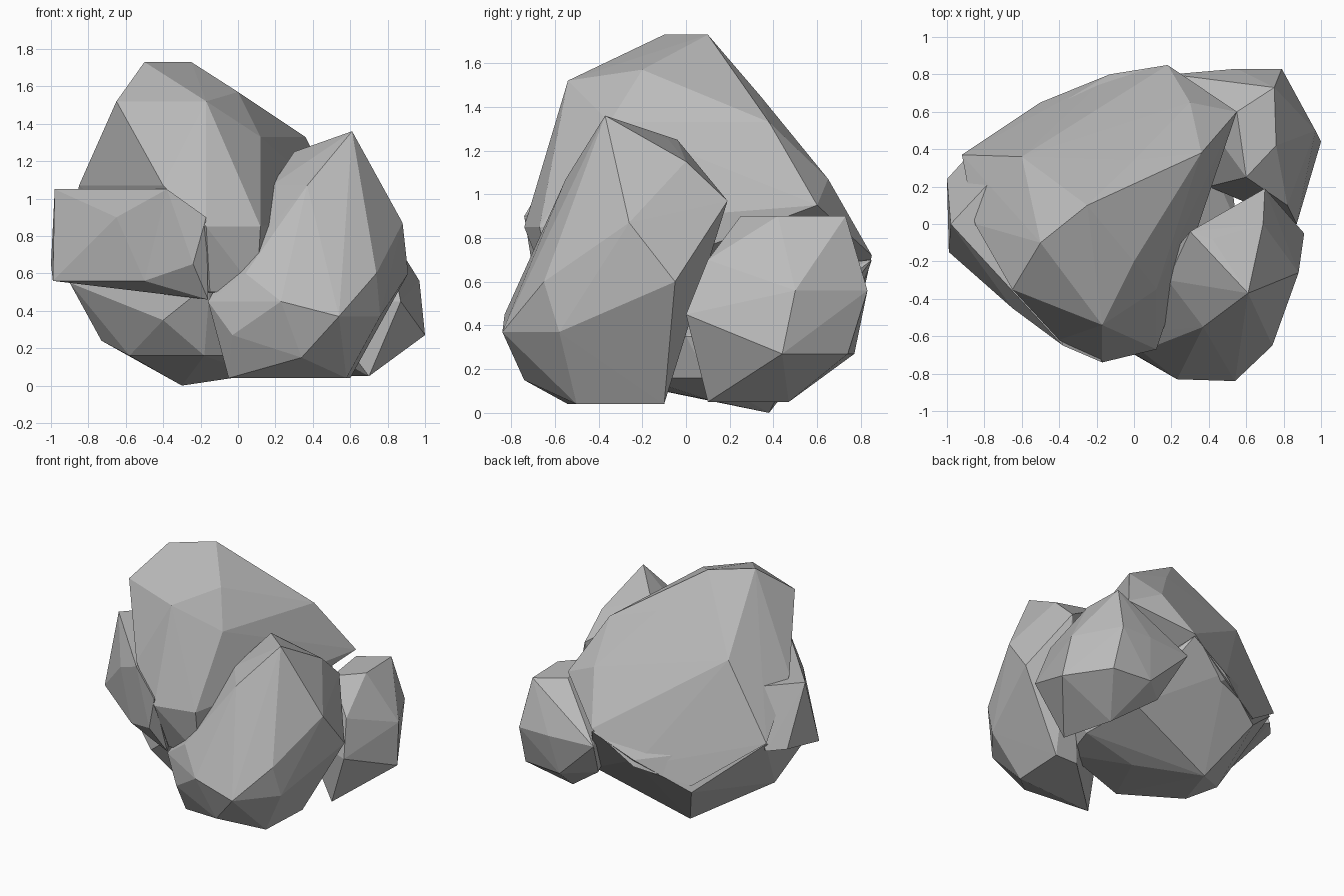
import bpy
import bmesh

default_cube = bpy.data.objects.get("Cube")
if default_cube:
    bpy.data.objects.remove(default_cube, do_unlink=True)


def make_material(name, grey):
    """Create one flat grey material."""
    material = bpy.data.materials.new(name)
    material.use_nodes = True
    colour = (grey, grey, grey, 1)
    material.diffuse_color = colour
    shader = material.node_tree.nodes["Principled BSDF"]
    shader.inputs["Base Color"].default_value = colour
    shader.inputs["Roughness"].default_value = .9
    return material


def make_rock(name, material, **levels):
    """Wrap a faceted boulder around rough outlines, each a height and its corners."""
    rock_mesh = bpy.data.meshes.new(name)
    bm = bmesh.new()
    for height, *outline in levels.values():
        for across, depth in outline:
            bm.verts.new((across, depth, height))
    bmesh.ops.convex_hull(bm, input=list(bm.verts))
    buried = [vert for vert in bm.verts if not vert.link_faces]
    bmesh.ops.delete(bm, geom=buried, context="VERTS")
    bmesh.ops.recalc_face_normals(bm, faces=list(bm.faces))
    for face in bm.faces:
        face.smooth = False
    bm.to_mesh(rock_mesh)
    bm.free()
    rock_mesh.materials.append(material)
    rock = bpy.data.objects.new(name, rock_mesh)
    bpy.context.scene.collection.objects.link(rock)
    return rock


stone = make_material("grey_stone", .5)

# Tall main boulder with a broad sloping back
make_rock(
    "tall_boulder", stone,
    crown=(1.73, (-.5, -.1), (-.25, .1)),
    forehead=(1.57, (0, -.2)),
    brow=(1.52, (-.65, -.35), (-.17, -.54)),
    shoulder=(1.45, (.12, .14), (0, .34)),
    upper_side=(1.33, (.12, -.35), (.36, .38)),
    upper_back=(1.25, (-.6, .36)),
    chest=(1.07, (.3, .65), (-.4, -.62), (-.85, 0)),
    corner=(.95, (.55, .6)),
    front_bulge=(.85, (-.17, -.74), (.12, -.67)),
    back_bulge=(.72, (.18, .85), (-.92, .37)),
    foot=(.5, (-.15, -.6), (.1, -.6), (-.13, .8)),
    heel=(.4, (-.5, .65)),
)

# Ledge jutting out on one side
make_rock(
    "side_ledge", stone,
    rim=(1.05, (-.98, 0), (-.7, .3), (-.38, -.65)),
    face=(.9, (-.65, -.45), (-.17, -.74)),
    waist=(.65, (-1, .24), (-.9, .35), (-.24, -.7)),
    lip=(.56, (-.99, -.15), (-.5, -.54), (-.5, 0)),
    tip=(.46, (-.16, -.6)),
)

# Low stone under the main boulder
make_rock(
    "base_stone", stone,
    rim=(.7, (-.9, .35), (.18, .85)),
    waist=(.55, (-.9, -.1), (-.15, -.6), (-.13, .8)),
    flank=(.35, (-.5, .65), (-.4, -.45), (.55, 0), (.5, .4)),
    lower_flank=(.24, (-.73, 0), (.4, .5)),
    underside=(.16, (-.58, -.15), (-.18, -.4), (.4, -.2), (.5, .1)),
    bottom=(0, (-.3, .38)),
    toe=(.06, (-.08, .1), (.1, .1)),
)

# Large boulder leaning at the front
make_rock(
    "front_boulder", stone,
    peak=(1.36, (.61, -.37)),
    ridge=(1.25, (.42, -.08), (.3, -.04)),
    shoulder=(1.15, (.69, 0), (.7, -.35)),
    chest=(1.07, (.37, -.55), (.18, -.3)),
    back=(.97, (.7, .19)),
    side=(.87, (.88, -.26)),
    belly=(.6, (.91, -.05), (.74, -.65), (.04, -.68)),
    waist=(.45, (.23, -.83), (-.16, -.6)),
    hip=(.37, (.54, -.84), (.76, -.58)),
    knee=(.27, (-.03, -.68)),
    foot=(.15, (.34, -.74)),
    bottom=(.04, (-.05, -.54), (.42, -.1), (.58, -.5), (.6, -.1)),
)

# Smaller boulder tucked in at the back
make_rock(
    "back_boulder", stone,
    crown=(.9, (.75, .73), (.55, .6), (.76, .42), (.6, .25)),
    shoulder=(.7, (.82, .1)),
    belly=(.56, (.79, .83), (.55, .83), (.97, .5), (.2, .8)),
    waist=(.45, (.87, 0), (.4, .2)),
    foot=(.27, (1, .44), (.8, .74), (.5, .77), (.3, .6)),
    bottom=(.05, (.6, .47), (.7, .1)),
)
